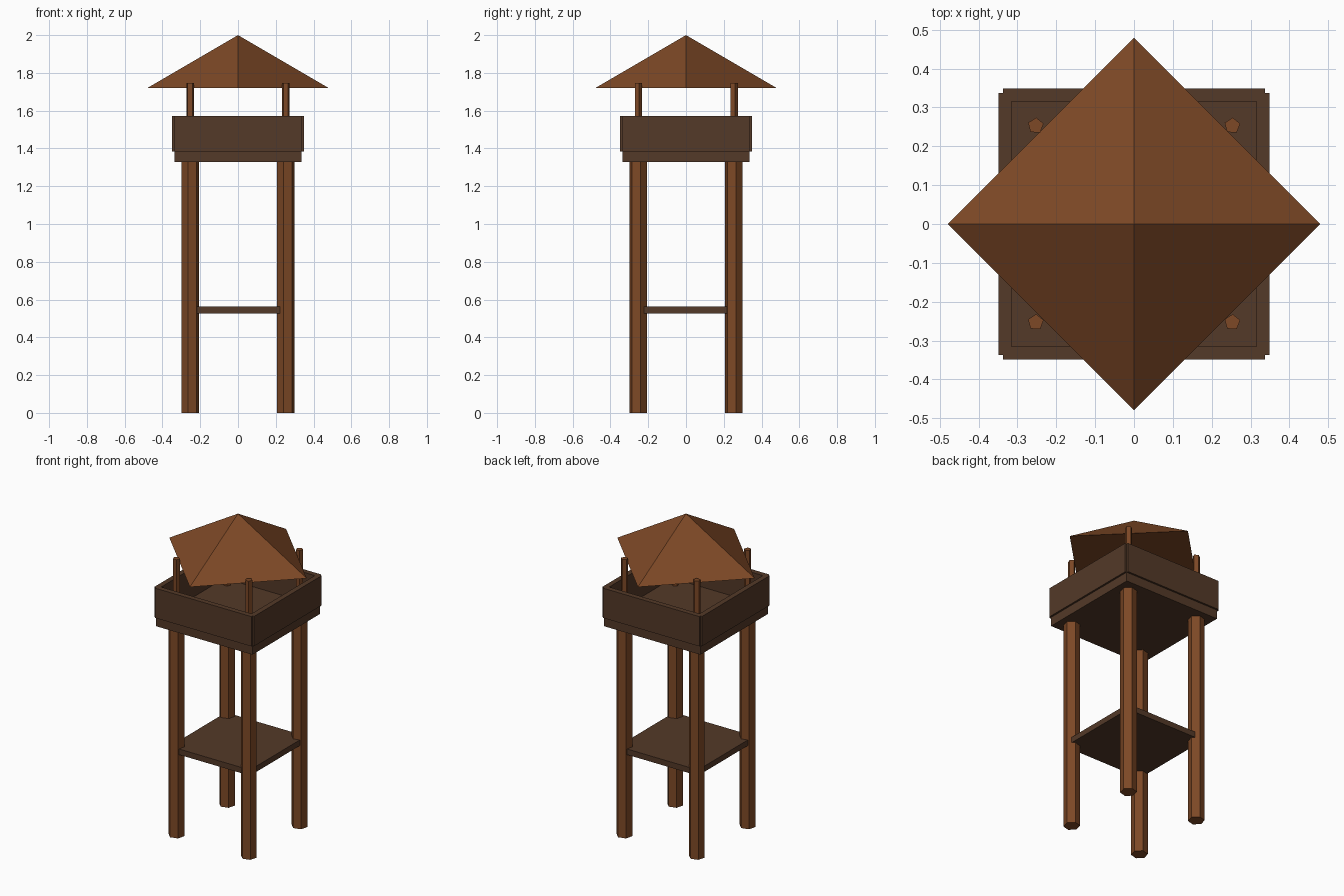
import bpy
from math import radians

cube = bpy.data.objects.get("Cube")
if cube:
    bpy.data.objects.remove(cube, do_unlink=True)


def material(name, rgb):
    mat = bpy.data.materials.new(name)
    mat.use_nodes = True
    mat.diffuse_color = (*rgb, 1)
    bsdf = next(n for n in mat.node_tree.nodes if n.type == 'BSDF_PRINCIPLED')
    bsdf.inputs["Base Color"].default_value = (*rgb, 1)
    return mat


warm_wood = material("warm_wood", (0.205, 0.065, 0.019))
dark_wood = material("dark_wood", (0.087, 0.041, 0.021))


def finish(name, mat):
    obj = bpy.context.object
    obj.name = name
    obj.data.materials.append(mat)
    return obj


def box(name, x, y, half_x, half_y, z0, z1, mat):
    bpy.ops.mesh.primitive_cube_add(size=2, location=(x, y, (z0 + z1) / 2))
    obj = finish(name, mat)
    obj.scale = (half_x, half_y, (z1 - z0) / 2)
    bpy.ops.object.transform_apply(location=False, rotation=False, scale=True)


def pole(name, x, y, sides, radius, z0, z1, first_angle, mat):
    # the primitive's first vertex points along +y
    bpy.ops.mesh.primitive_cylinder_add(
        vertices=sides, radius=radius, depth=z1 - z0,
        location=(x, y, (z0 + z1) / 2), rotation=(0, 0, radians(first_angle - 90)))
    finish(name, mat)


# Legs and roof posts at the four corners
SPREAD = 0.253
for side, sx in (("left", 1), ("right", -1)):
    for end, sy in (("front", -1), ("back", 1)):
        x, y = sx * SPREAD, sy * SPREAD
        pole(f"{end}_{side}_leg", x, y, 6, 0.048, 0, 1.34, 15, warm_wood)
        pole(f"{end}_{side}_roof_post", x, y, 5, 0.021, 1.37, 1.747, 15, warm_wood)

# Lower platform and lookout floor
box("lower_platform", 0, 0, 0.28, 0.28, 0.527, 0.563, dark_wood)
box("lookout_floor", 0, 0, 0.337, 0.337, 1.328, 1.387, dark_wood)

# Parapet walls, leaving small notches at the corners
LENGTH, OFFSET, THICK = 0.337, 0.332, 0.0165
for s, end, side in ((-1, "front", "right"), (1, "back", "left")):
    box(f"{end}_wall", 0, s * OFFSET, LENGTH, THICK, 1.385, 1.573, dark_wood)
    box(f"{side}_wall", s * OFFSET, 0, THICK, LENGTH, 1.385, 1.573, dark_wood)

# Pyramid roof turned corner-forward
bpy.ops.mesh.primitive_cone_add(vertices=4, radius1=0.48, radius2=0, depth=0.28,
                                location=(0, 0, 1.86))
finish("roof", warm_wood)
